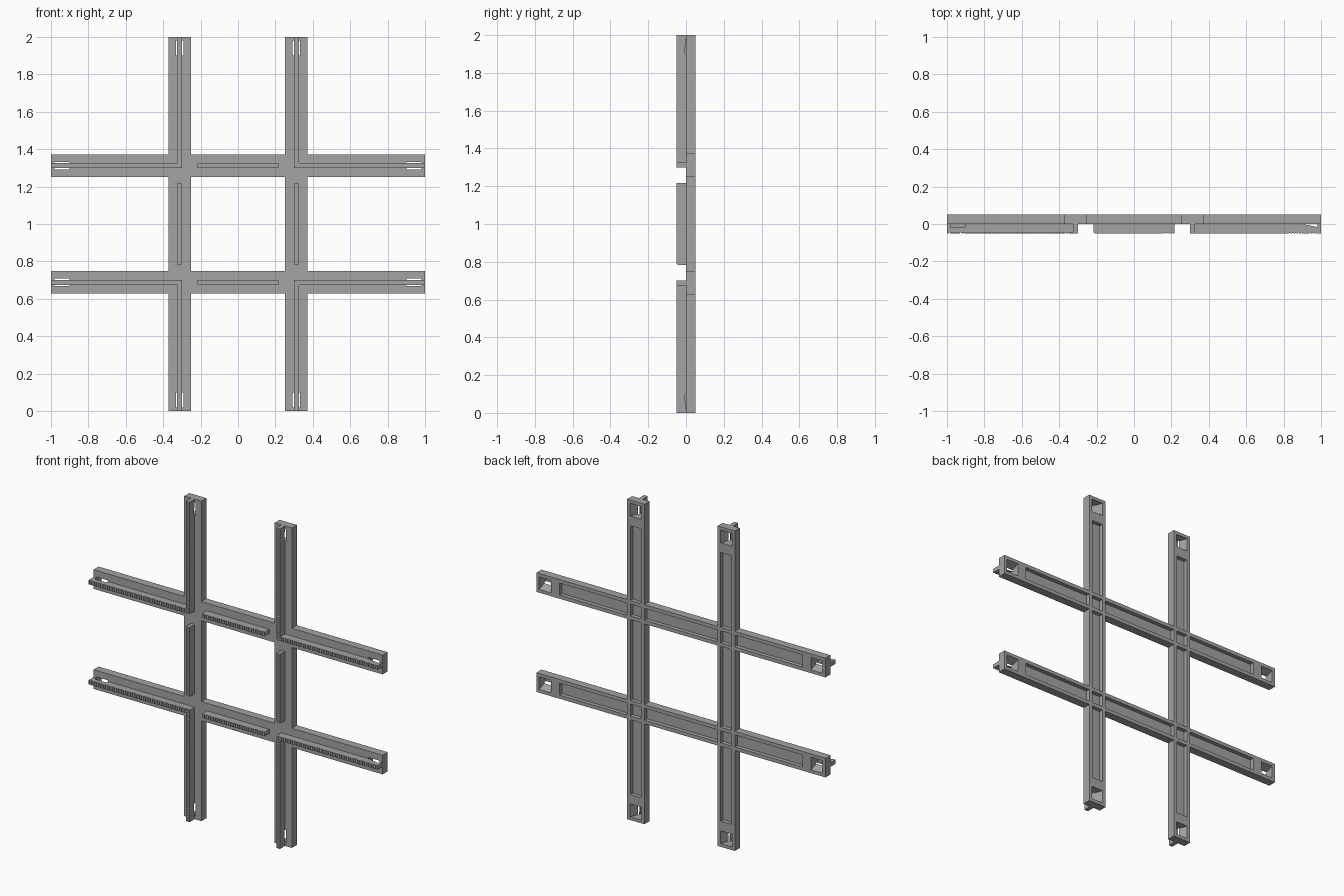
import bpy
import bmesh

if "Cube" in bpy.data.objects:
    bpy.data.objects.remove(bpy.data.objects["Cube"])

C, H = 0.3125, 0.06        # bar centre offset and half width
R = 0.0375                 # half width of the recesses in the back
RIB = 0.0125               # half width of the front ribs
T = 0.05                   # thickness of bars, and height of ribs
PITCH, GROOVE = 1 / 64, 0.005
SLOT = (0.90, 0.98)        # tie slot near each bar end

grey = bpy.data.materials.new("plain grey")
grey.use_nodes = True
colour = (0.37, 0.37, 0.37, 1)
grey.diffuse_color = colour
grey.node_tree.nodes["Principled BSDF"].inputs["Base Color"].default_value = colour


def place(upright, along, depth, across):
    """Point on a bar: along its length, in depth, across its width."""
    if upright:
        return (across, depth, 1 + along)
    return (along, depth, 1 + across)


def finish(bm, name):
    bmesh.ops.recalc_face_normals(bm, faces=bm.faces)
    mesh = bpy.data.meshes.new(name)
    bm.to_mesh(mesh)
    bm.free()
    mesh.materials.append(grey)
    obj = bpy.data.objects.new(name, mesh)
    bpy.context.collection.objects.link(obj)
    return obj


def prism(bm, near, far):
    """Solid between two matching outlines."""
    a = [bm.verts.new(p) for p in near]
    b = [bm.verts.new(p) for p in far]
    bm.faces.new(a)
    bm.faces.new(b[::-1])
    for i in range(len(a)):
        j = (i + 1) % len(a)
        bm.faces.new((a[j], a[i], b[i], b[j]))


def cutter(bm, upright, span, centre, front, back):
    """Box or wedge; front and back are (depth, half width)."""
    loops = []
    for depth, half in (front, back):
        corners = [(span[0], -half), (span[1], -half), (span[1], half), (span[0], half)]
        loops.append([place(upright, s, depth, centre + w) for s, w in corners])
    prism(bm, *loops)


# Crossed bars: a lattice of cells pushed back into one solid
edges = [-1, -C - H, -C + H, C - H, C + H, 1]
bm = bmesh.new()
verts = [[bm.verts.new((x, 0, 1 + z)) for z in edges] for x in edges]
for i in range(5):
    for j in range(5):
        if i % 2 or j % 2:
            bm.faces.new((verts[i][j], verts[i + 1][j], verts[i + 1][j + 1], verts[i][j + 1]))
bmesh.ops.delete(bm, geom=[v for v in bm.verts if not v.link_faces], context='VERTS')
made = bmesh.ops.extrude_face_region(bm, geom=bm.faces[:])["geom"]
bmesh.ops.translate(bm, vec=(0, T, 0), verts=[v for v in made if isinstance(v, bmesh.types.BMVert)])
frame = finish(bm, "crossed_bars")

# Back recesses and tapered tie slots
bm = bmesh.new()
floor, top = (T / 2, R), (T + 0.01, R)
for upright in (False, True):
    for centre in (-C, C):
        for span in ((-0.84, -C - H), (-C + H, C - H), (C + H, 0.84)):
            cutter(bm, upright, span, centre, floor, top)
        for sign in (-1, 1):
            span = sorted(sign * s for s in SLOT)
            cutter(bm, upright, span, centre, (-0.01, 0.016), (T + 0.01, 0.043))
for cx in (-C, C):
    for cz in (-C, C):
        cutter(bm, False, (cx - R, cx + R), cz, floor, top)
tool = finish(bm, "recess_cutter")
tool.hide_render = True
mod = frame.modifiers.new("recesses", 'BOOLEAN')
mod.operation = 'DIFFERENCE'
mod.solver = 'EXACT'
mod.object = tool
bpy.context.view_layer.objects.active = frame
bpy.ops.object.modifier_apply(modifier=mod.name)
bpy.data.objects.remove(tool)


def toothed_rib(name, upright, centre, start, end, sign=1, slotted=False):
    """Comb-shaped rib standing on the front of a bar."""
    outline = [(start, 0)]
    if slotted:
        outline += [(SLOT[0], 0), (SLOT[0], -0.016), (SLOT[1], -0.016), (SLOT[1], 0)]
    outline.append((end, 0))
    count = round((end - start) / PITCH)
    step = (end - start) / count
    for k in range(count):
        s = end - k * step
        m = s - step / 2
        outline += [(s, -T + GROOVE * (k > 0)), (m, -T), (m, -T + GROOVE)] if k == 0 else \
                   [(s, -T + GROOVE), (s, -T), (m, -T), (m, -T + GROOVE)]
    outline.append((start, -T + GROOVE))
    bm = bmesh.new()
    prism(bm, *[[place(upright, sign * s, d, centre + w) for s, d in outline]
                for w in (-RIB, RIB)])
    bmesh.ops.triangulate(bm, faces=[f for f in bm.faces if len(f.verts) > 4])
    finish(bm, name)


# Ribs: an outer pair and a middle one on each bar
for upright in (False, True):
    kind = "upright" if upright else "level"
    for centre, side in ((-C, "low"), (C, "high")):
        toothed_rib(f"{kind}_{side}_middle_rib", upright, centre, -0.217, 0.217)
        for sign, tip in ((-1, "start"), (1, "end")):
            toothed_rib(f"{kind}_{side}_{tip}_rib", upright, centre, C - RIB, 1, sign, True)
